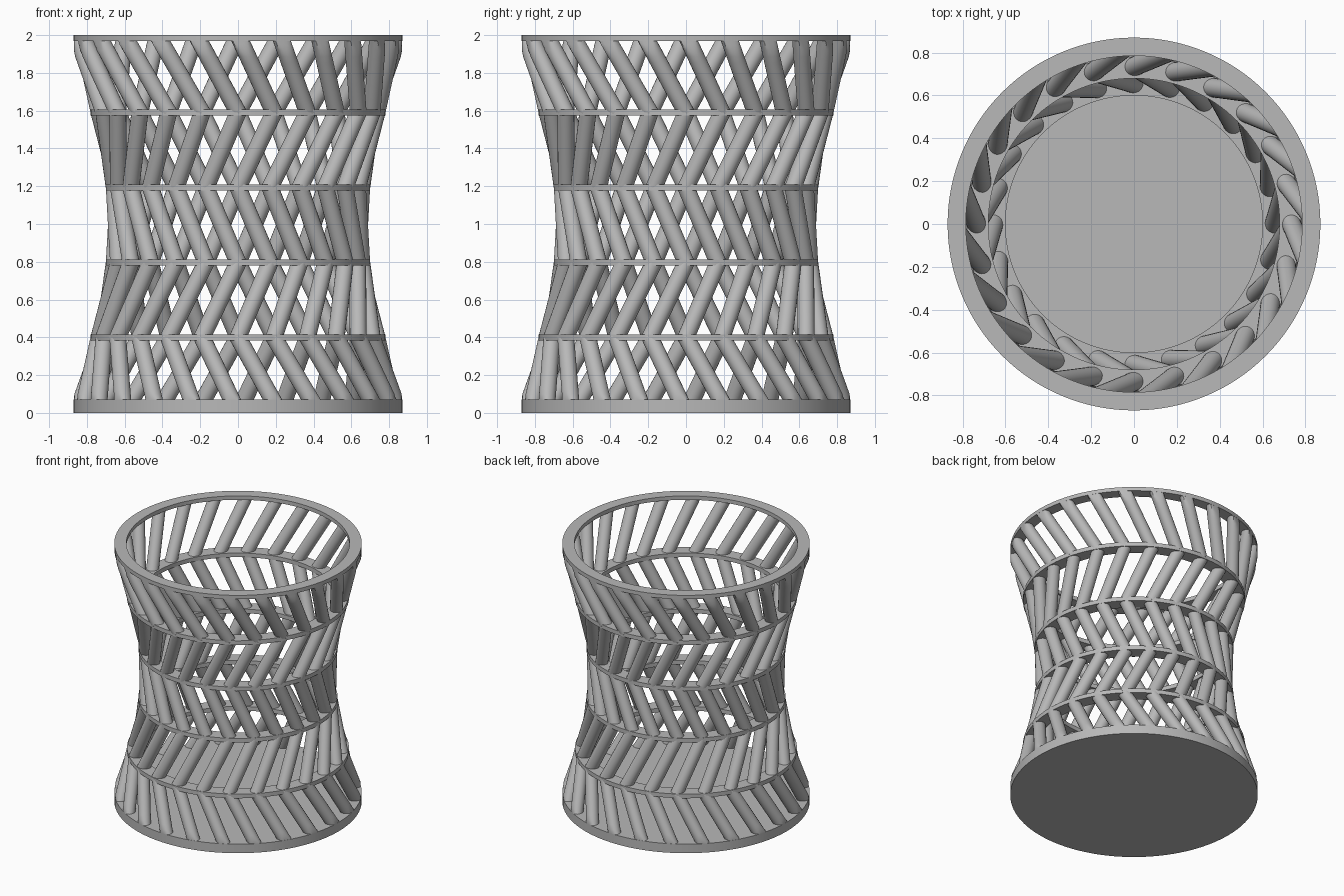
import bpy, bmesh, math
from mathutils import Vector

if "Cube" in bpy.data.objects:
    bpy.data.objects.remove(bpy.data.objects["Cube"])

OUTER = 0.87          # outer radius of base and rim
BARS = 24             # bars in each tier
STEP = 2 * math.pi / BARS
BAR_RADIUS = 0.045

grey = bpy.data.materials.new("plain grey")
grey.use_nodes = True
colour = (0.48, 0.48, 0.48, 1)
grey.diffuse_color = colour
grey.node_tree.nodes["Principled BSDF"].inputs["Base Color"].default_value = colour


def finish(name, bm):
    bmesh.ops.recalc_face_normals(bm, faces=bm.faces)
    mesh = bpy.data.meshes.new(name)
    bm.to_mesh(mesh)
    bm.free()
    mesh.materials.append(grey)
    obj = bpy.data.objects.new(name, mesh)
    bpy.context.collection.objects.link(obj)
    bpy.ops.object.select_all(action='DESELECT')
    obj.select_set(True)
    bpy.context.view_layer.objects.active = obj
    bpy.ops.object.shade_smooth_by_angle(angle=math.radians(35))
    return obj


def ring(name, inner, outer, low, high, segments=128):
    """Flat band made by turning a rectangle around the z axis."""
    bm = bmesh.new()
    loops = []
    for i in range(segments):
        a = 2 * math.pi * i / segments
        loops.append([bm.verts.new((r * math.cos(a), r * math.sin(a), z))
                      for r, z in ((inner, low), (outer, low), (outer, high), (inner, high))])
    for i in range(segments):
        p, q = loops[i], loops[(i + 1) % segments]
        for j in range(4):
            k = (j + 1) % 4
            bm.faces.new((p[j], q[j], q[k], p[k]))
    return finish(name, bm)


def polar(r, a, z):
    return Vector((r * math.cos(a), r * math.sin(a), z))


def add_bar(bm, start, end, low, high, sides=20, stations=12):
    """Slanted round bar with level ends, trimmed to the outer radius."""
    axis = (end - start).normalized()
    u = axis.cross(Vector((0, 0, 1))).normalized()
    v = axis.cross(u)
    rows = []
    for s in range(stations + 1):
        z = low + (high - low) * s / stations
        centre = start + axis * ((z - start.z) / axis.z)
        row = []
        for i in range(sides):
            t = 2 * math.pi * i / sides
            off = (u * math.cos(t) + v * math.sin(t)) * BAR_RADIUS
            p = centre + off - axis * (off.z / axis.z)
            reach = math.hypot(p.x, p.y)
            if reach > OUTER - 0.001:
                p.x *= (OUTER - 0.001) / reach
                p.y *= (OUTER - 0.001) / reach
            row.append(bm.verts.new(p))
        rows.append(row)
    for a, b in zip(rows, rows[1:]):
        for i in range(sides):
            j = (i + 1) % sides
            bm.faces.new((a[i], a[j], b[j], b[i]))
    bm.faces.new(rows[0])
    bm.faces.new(rows[-1])


# Solid floor disc
bm = bmesh.new()
bmesh.ops.create_cone(bm, cap_ends=True, segments=128, radius1=OUTER, radius2=OUTER, depth=0.07)
bmesh.ops.translate(bm, verts=bm.verts, vec=(0, 0, 0.035))
finish("base", bm)

# Rim and the four bands between tiers
ring("top_rim", 0.785, OUTER, 1.97, 2.0)
for name, r, z in (("lower_band", 0.78, 0.4), ("lower_waist_band", 0.70, 0.795),
                   ("upper_waist_band", 0.70, 1.193), ("upper_band", 0.78, 1.59)):
    ring(name, r - 0.1, r, z - 0.016, z + 0.016)

# Five tiers of bars, slanting in alternate directions
levels = [(0.0, 0.855), (0.4, 0.735), (0.795, 0.655), (1.193, 0.655), (1.59, 0.735), (2.0, 0.855)]
for tier, ((z0, r0), (z1, r1)) in enumerate(zip(levels, levels[1:])):
    turn = -STEP if tier % 2 == 0 else STEP
    bm = bmesh.new()
    for n in range(BARS):
        a = n * STEP
        add_bar(bm, polar(r0, a, z0), polar(r1, a + turn, z1), max(z0, 0.04), min(z1, 1.985))
    finish(f"bar_tier_{tier + 1}", bm)
